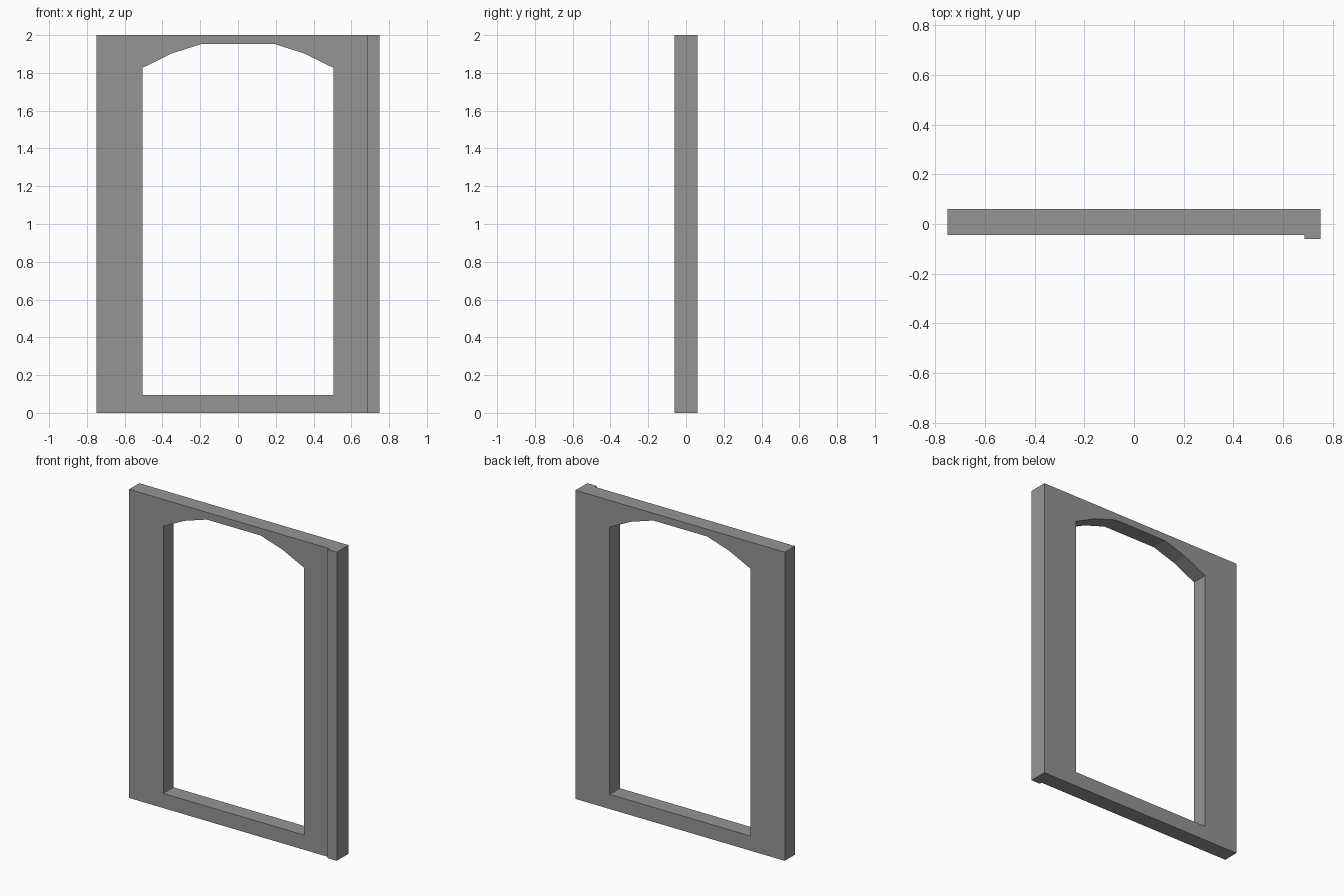
import bpy, bmesh
from mathutils import Vector

if "Cube" in bpy.data.objects:
    bpy.data.objects.remove(bpy.data.objects["Cube"])


def prism(name, points, direction):
    """Extrude a closed outline along a direction into a solid."""
    bm = bmesh.new()
    face = bm.faces.new([bm.verts.new(p) for p in points])
    result = bmesh.ops.extrude_face_region(bm, geom=[face], use_keep_orig=True)
    verts = [g for g in result["geom"] if isinstance(g, bmesh.types.BMVert)]
    bmesh.ops.translate(bm, verts=verts, vec=Vector(direction))
    bmesh.ops.recalc_face_normals(bm, faces=bm.faces)
    mesh = bpy.data.meshes.new(name)
    bm.to_mesh(mesh)
    bm.free()
    obj = bpy.data.objects.new(name, mesh)
    bpy.context.collection.objects.link(obj)
    return obj


W, D, H = 0.75, 0.06, 2.0
FACE_Y, STRIP_X = -0.044, 0.685

# Door frame slab: plan profile with a raised strip along the right front edge
plan = [(-W, FACE_Y), (STRIP_X, FACE_Y), (STRIP_X, -D), (W, -D), (W, D), (-W, D)]
frame = prism("door_frame", [(x, y, 0) for x, y in plan], (0, 0, H))

# Dark grey finish
grey = bpy.data.materials.new("dark_grey")
grey.diffuse_color = (0.3, 0.3, 0.3, 1)
grey.use_nodes = True
grey.node_tree.nodes["Principled BSDF"].inputs["Base Color"].default_value = grey.diffuse_color
frame.data.materials.append(grey)

# Arched opening, mirrored about the centre line
half = [(0.505, 0.095), (0.505, 1.827), (0.35, 1.903), (0.193, 1.953)]
arch = half + [(-x, z) for x, z in reversed(half)]
cutter = prism("opening_cutter", [(x, -0.2, z) for x, z in arch], (0, 0.4, 0))
cutter.data.materials.append(grey)
cutter.hide_render = True
cutter.hide_set(True)

cut = frame.modifiers.new("opening", 'BOOLEAN')
cut.operation = 'DIFFERENCE'
cut.solver = 'EXACT'
cut.object = cutter

# Bake the cut and discard the helper
bpy.context.view_layer.objects.active = frame
frame.select_set(True)
bpy.ops.object.modifier_apply(modifier=cut.name)
bpy.data.objects.remove(cutter)
